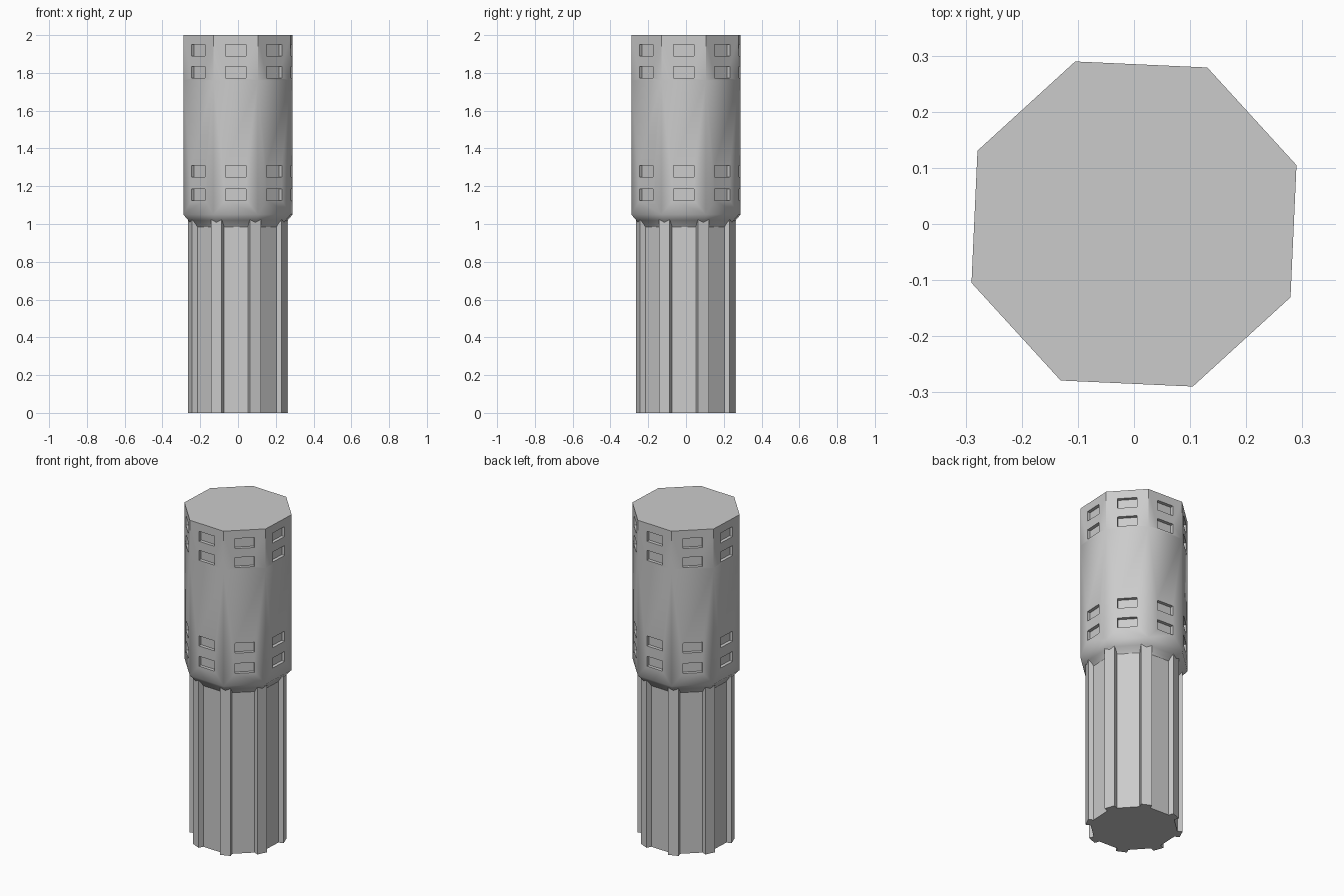
import bpy, bmesh, math
from mathutils import Matrix, Vector

if "Cube" in bpy.data.objects:
    bpy.data.objects.remove(bpy.data.objects["Cube"])

SIDES = 8
TURN = math.radians(19.9)          # angle of the first corner
STEP = math.tau / SIDES

grey = bpy.data.materials.new("light_grey")
grey.diffuse_color = (0.6, 0.6, 0.6, 1)
grey.use_nodes = True
grey.node_tree.nodes["Principled BSDF"].inputs["Base Color"].default_value = grey.diffuse_color


def make_object(name, bm):
    bmesh.ops.recalc_face_normals(bm, faces=bm.faces[:])
    mesh = bpy.data.meshes.new(name)
    bm.to_mesh(mesh)
    bm.free()
    mesh.materials.append(grey)
    obj = bpy.data.objects.new(name, mesh)
    bpy.context.collection.objects.link(obj)
    return obj


def loft(bm, loops):
    """Skin a list of equal point loops and cap both ends."""
    rings = [[bm.verts.new(p) for p in loop] for loop in loops]
    for a, b in zip(rings, rings[1:]):
        for i in range(len(a)):
            j = (i + 1) % len(a)
            bm.faces.new((a[i], a[j], b[j], b[i]))
    bm.faces.new(rings[0][::-1])
    bm.faces.new(rings[-1])


# Ribbed lower grip: octagon with a square rib at each corner
profile = []
for k in range(SIDES):
    a = TURN + k * STEP
    out = Vector((math.cos(a), math.sin(a)))
    side = Vector((-math.sin(a), math.cos(a)))
    for r, w in ((0.24, -0.031), (0.27, -0.031), (0.27, 0.031), (0.24, 0.031)):
        profile.append(out * r + side * w)
bm = bmesh.new()
loft(bm, [[(p.x, p.y, z) for p in profile] for z in (0, 1.03)])
make_object("ribbed_grip", bm)

# Octagonal head with a rounded lower collar
levels = [(0.98, 0.25), (1.0, 0.262), (1.02, 0.28), (1.05, 0.308),
          (1.76, 0.308), (2.0, 0.308)]
bm = bmesh.new()
loft(bm, [[(r * math.cos(TURN + k * STEP), r * math.sin(TURN + k * STEP), z)
           for k in range(SIDES)] for z, r in levels])
head = make_object("head", bm)

# Shallow slots: four on each side of the head
apothem = 0.308 * math.cos(STEP / 2)
bm = bmesh.new()
for k in range(SIDES):
    rot = Matrix.Rotation(TURN + (k + 0.5) * STEP, 4, 'Z')
    for z in (1.156, 1.28, 1.804, 1.92):
        bmesh.ops.create_cube(bm, size=1, matrix=rot
                              @ Matrix.Translation((apothem, 0, z))
                              @ Matrix.Diagonal((0.04, 0.108, 0.061, 1)))
cutter = make_object("slot_cutter", bm)
cutter.hide_render = True
mod = head.modifiers.new("slots", 'BOOLEAN')
mod.operation = 'DIFFERENCE'
mod.solver = 'EXACT'
mod.object = cutter
bpy.context.view_layer.objects.active = head
bpy.ops.object.modifier_apply(modifier=mod.name)
bpy.data.objects.remove(cutter, do_unlink=True)

# Soft corners on the lower head, crisp corners at the top and slots
bm = bmesh.new()
bm.from_mesh(head.data)
for f in bm.faces:
    f.smooth = True
for e in bm.edges:
    angle = math.degrees(e.calc_face_angle(0))
    high = min(v.co.z for v in e.verts) > 1.75
    e.smooth = not (angle > 55 or (high and angle > 30))
bm.to_mesh(head.data)
bm.free()
